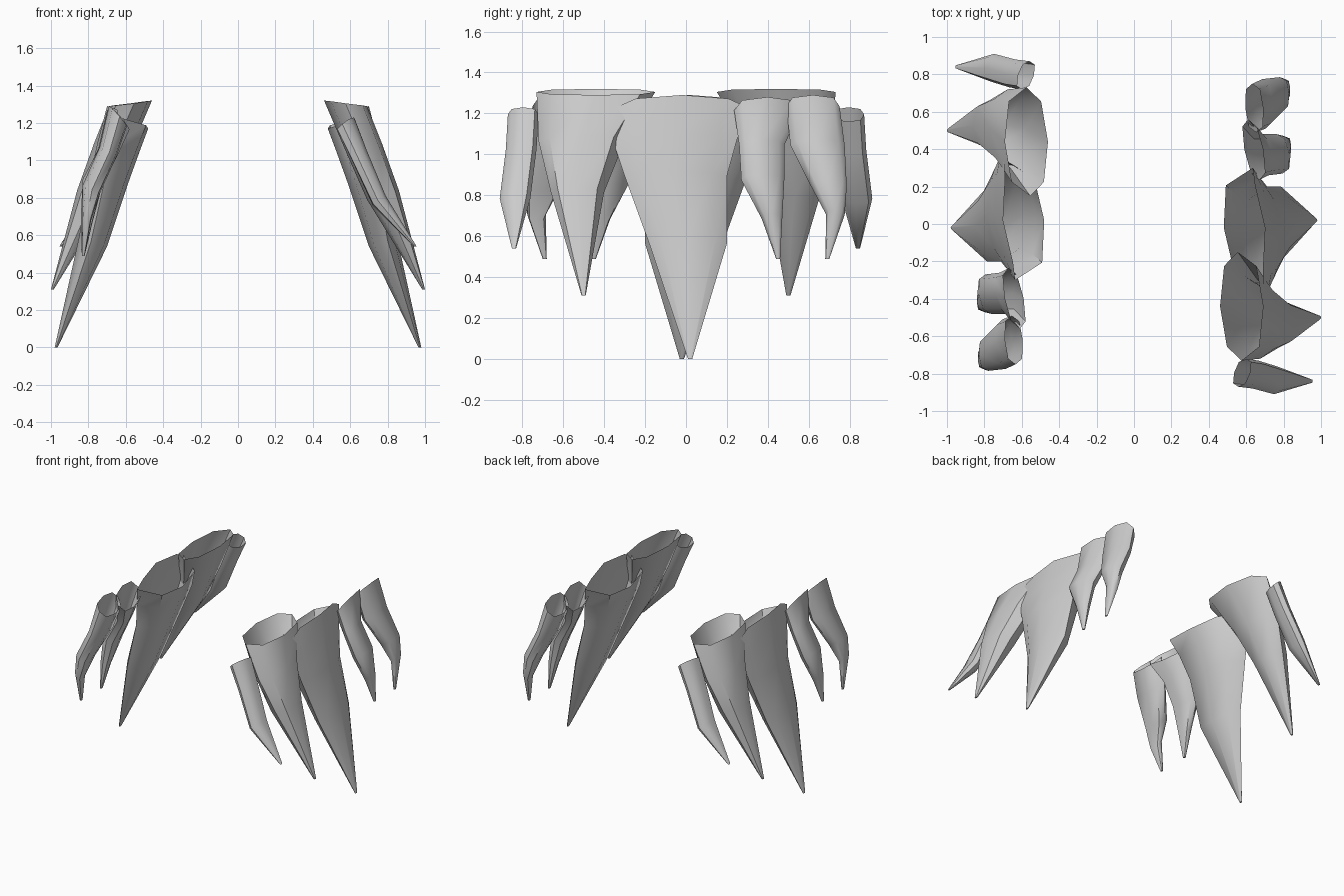
import bpy, bmesh, math

if "Cube" in bpy.data.objects:
    bpy.data.objects.remove(bpy.data.objects["Cube"])

SIDES = 8


def rounded(v, power):
    """Signed power, below 1 squares off the ellipse."""
    return math.copysign(abs(v) ** power, v) if abs(v) > 1e-6 else 0.0


def spike(name, turn, tilt, skew, bow, power, tip, rings):
    """Hollow curved spike, open at the top, lofted through rings of
    (z, x inner, x outer, y low, y high) down to a blunt tip. tilt raises the
    outer rim, skew and bow shift the ring ends in x; turn = half-turn copy."""
    bm = bmesh.new()
    sign = -1 if turn else 1
    tx, ty, tz = tip
    rows = rings + [(tz, tx - 0.015, tx, ty - 0.01, ty + 0.01)]
    loops = []
    for i, (z, xi, xo, y0, y1) in enumerate(rows):
        fade = 1 - i / (len(rows) - 1)
        rise = tilt if i == 0 else 0.05 if i < len(rings) else 0
        loop = []
        for k in range(SIDES):
            a = 2 * math.pi * k / SIDES
            c, s = rounded(math.cos(a), power), rounded(math.sin(a), power)
            t = (1 + s) / 2
            end = bow if k % 4 == 0 and s == 0 else 0
            x = xi + (xo - xi) * t + fade * (skew * c + end)
            y = (y0 + y1) / 2 + (y1 - y0) / 2 * c
            loop.append(bm.verts.new((sign * x, sign * y, z + rise * t)))
        loops.append(loop)
    for a, b in zip(loops, loops[1:]):
        for k in range(SIDES):
            n = (k + 1) % SIDES
            bm.faces.new((a[k], a[n], b[n], b[k]))
    bm.faces.new(loops[-1])
    bmesh.ops.recalc_face_normals(bm, faces=bm.faces)
    mesh = bpy.data.meshes.new(name)
    bm.to_mesh(mesh)
    bm.free()
    obj = bpy.data.objects.new(name, mesh)
    bpy.context.collection.objects.link(obj)
    bpy.ops.object.select_all(action='DESELECT')
    obj.select_set(True)
    bpy.context.view_layer.objects.active = obj
    bpy.ops.object.shade_smooth_by_angle(angle=math.radians(50))


def spike_pair(name, *shape):
    """One spike in the right row and its half-turn copy in the left row."""
    spike(name + "_right", False, *shape)
    spike(name + "_left", True, *shape)


# large central spike
spike_pair("main_spike", 0.12, -0.03, 0.075, 1.0, (0.98, 0.02, 0.0), [
    (1.17, 0.48, 0.70, -0.34, 0.30),
    (1.05, 0.525, 0.75, -0.36, 0.25),
    (0.87, 0.59, 0.79, -0.30, 0.20),
    (0.54, 0.70, 0.85, -0.18, 0.20)])

# second spike toward the front
spike_pair("side_spike", -0.03, -0.01, -0.01, 0.85, (1.0, -0.5, 0.31), [
    (1.32, 0.46, 0.69, -0.73, -0.15),
    (1.04, 0.58, 0.77, -0.72, -0.30),
    (0.79, 0.69, 0.86, -0.66, -0.40)])

# small outermost spike
spike_pair("end_spike", 0.07, 0.02, 0.0, 0.8, (0.955, -0.84, 0.54), [
    (1.16, 0.535, 0.62, -0.87, -0.72),
    (1.00, 0.61, 0.69, -0.88, -0.73),
    (0.76, 0.72, 0.79, -0.91, -0.76)])

# two small spikes at the other end
spike_pair("inner_claw", 0.13, -0.03, 0.0, 0.8, (0.835, 0.45, 0.49), [
    (1.15, 0.59, 0.69, 0.235, 0.56),
    (1.02, 0.65, 0.74, 0.26, 0.48),
    (0.85, 0.73, 0.83, 0.27, 0.48),
    (0.66, 0.78, 0.84, 0.37, 0.47)])
spike_pair("outer_claw", 0.11, -0.01, 0.0, 0.75, (0.835, 0.69, 0.49), [
    (1.18, 0.595, 0.69, 0.49, 0.75),
    (1.02, 0.65, 0.74, 0.51, 0.775),
    (0.82, 0.74, 0.83, 0.61, 0.785),
    (0.68, 0.785, 0.835, 0.685, 0.775)])
